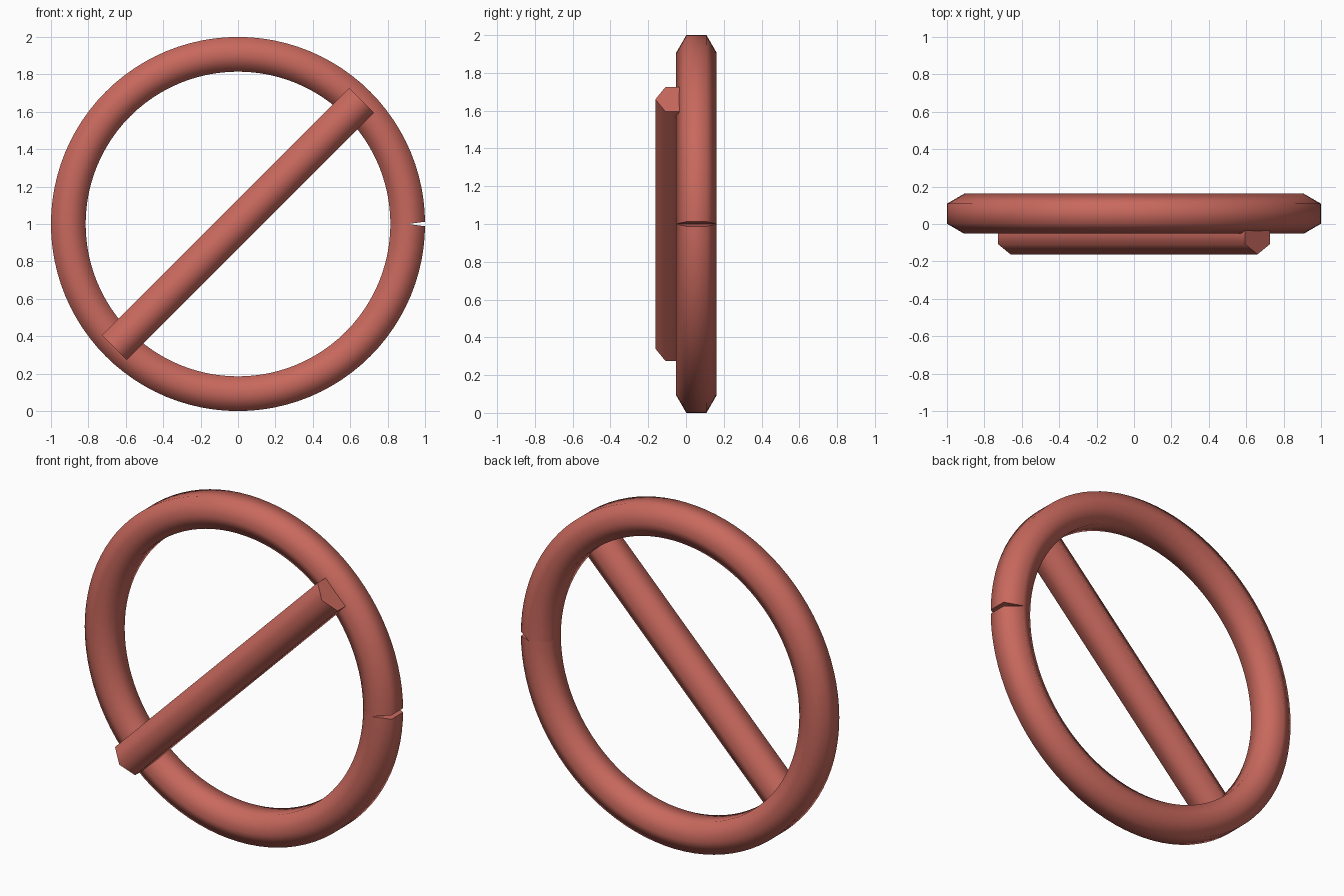
import bpy, bmesh, math
from mathutils import Vector

if "Cube" in bpy.data.objects:
    bpy.data.objects.remove(bpy.data.objects["Cube"])

TUBE = 0.107      # corner radius of the six-sided tube
RING_R = 0.907    # radius of the ring's centre line
STEPS = 96

red = bpy.data.materials.new("brick_red")
red.diffuse_color = (0.58, 0.14, 0.11, 1)
red.use_nodes = True
red.node_tree.nodes["Principled BSDF"].inputs["Base Color"].default_value = red.diffuse_color


def hexagon(center, side):
    """Six-sided section with corners along y and flats facing +-side."""
    return [center + side * (TUBE * math.sin(a)) + Vector((0, TUBE * math.cos(a), 0))
            for a in (math.tau * k / 6 for k in range(6))]


def tube(name, sections):
    """Skin a row of sections, cap both ends and shade the sides smooth."""
    bm = bmesh.new()
    loops = [[bm.verts.new(p) for p in s] for s in sections]
    for a, b in zip(loops, loops[1:]):
        for k in range(6):
            n = (k + 1) % 6
            bm.faces.new((a[k], a[n], b[n], b[k]))
    bm.faces.new(loops[0])
    bm.faces.new(loops[-1])
    bmesh.ops.recalc_face_normals(bm, faces=bm.faces)
    mesh = bpy.data.meshes.new(name)
    bm.to_mesh(mesh)
    bm.free()
    mesh.materials.append(red)
    obj = bpy.data.objects.new(name, mesh)
    bpy.context.collection.objects.link(obj)
    bpy.ops.object.select_all(action='DESELECT')
    obj.select_set(True)
    bpy.context.view_layer.objects.active = obj
    bpy.ops.object.shade_smooth_by_angle(angle=math.radians(65))


# Ring, with tilted ends that leave a small wedge-shaped slit at the right
ring = []
for i in range(STEPS + 1):
    a = math.tau * i / STEPS
    tilt = {0: 0.13, STEPS: -0.13}.get(i, 0)
    center = Vector((RING_R * math.cos(a), 0.055, 1 + RING_R * math.sin(a)))
    ring.append(hexagon(center, Vector((math.cos(a + tilt), 0, math.sin(a + tilt)))))
tube("ring", ring)

# Diagonal bar across the front
side = Vector((-1, 0, 1)).normalized()
tube("diagonal_bar", [hexagon(Vector((d, -0.055, 1 + d)), side) for d in (-0.66, 0.66)])
